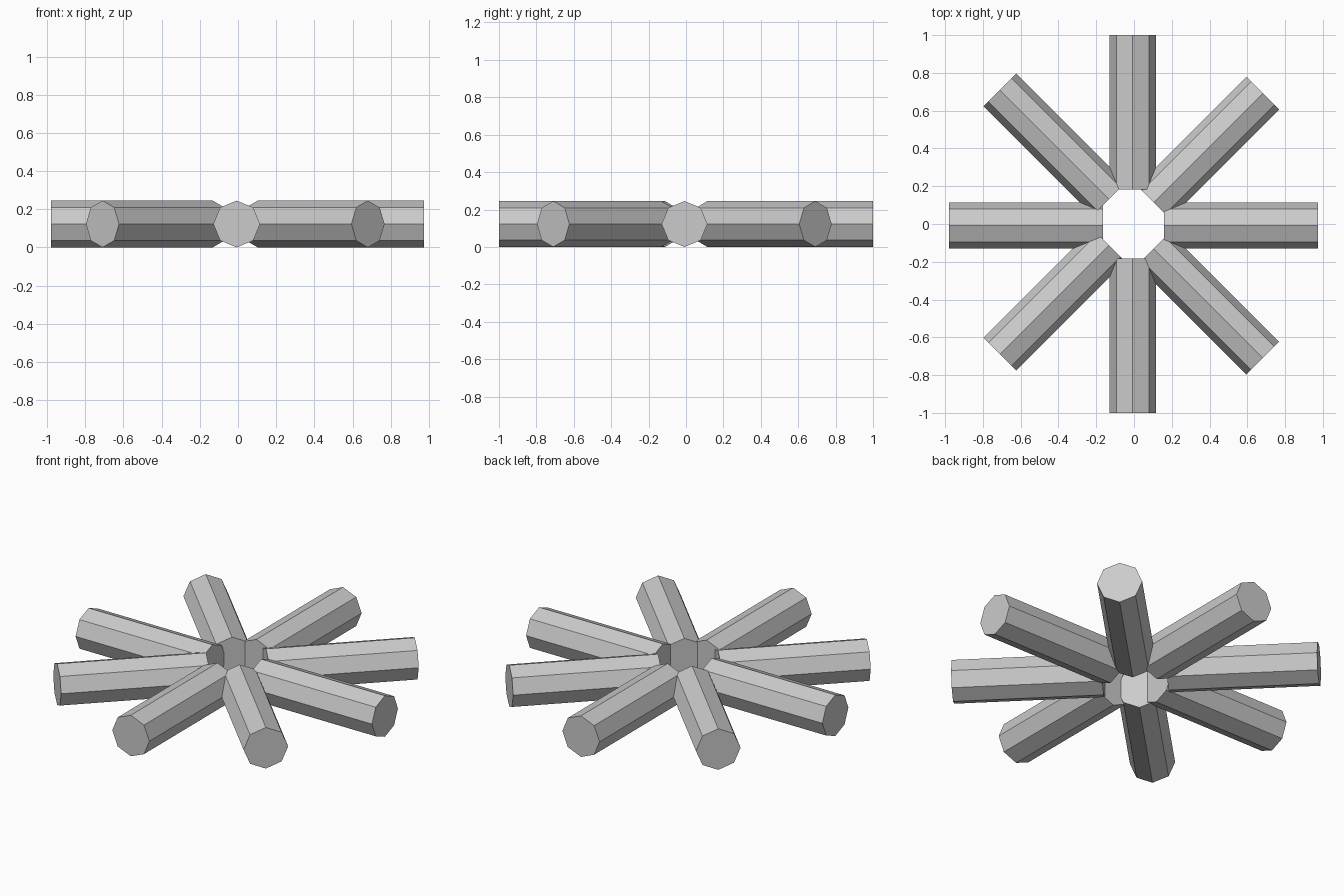
import bpy
from math import radians, cos, sin, pi

if "Cube" in bpy.data.objects:
    bpy.data.objects.remove(bpy.data.objects["Cube"])

R = 0.1225      # octagon radius of each log
LENGTH = 0.817  # log length

# outer end centre (x, y) and heading in degrees, running round the ring
LOGS = [
    (0.975, -0.008, 0),
    (0.682, 0.692, 45),
    (-0.007, 1.0, 90),
    (-0.710, 0.710, 135),
    (-0.980, -0.008, 180),
    (-0.710, -0.690, 225),
    (-0.007, -1.0, 270),
    (0.681, -0.710, 315),
]


def add_log(name, x, y, heading):
    """Eight-sided log lying flat, reaching inward from its outer end."""
    a = radians(heading)
    mid = (x - cos(a) * LENGTH / 2, y - sin(a) * LENGTH / 2, R)
    bpy.ops.mesh.primitive_cylinder_add(
        vertices=8, radius=R, depth=LENGTH, location=mid,
        rotation=(0, pi / 2, a))
    bpy.context.object.name = name


# ring of logs around the open centre
for i, (x, y, heading) in enumerate(LOGS):
    add_log(f"log_{i + 1}", x, y, heading)
